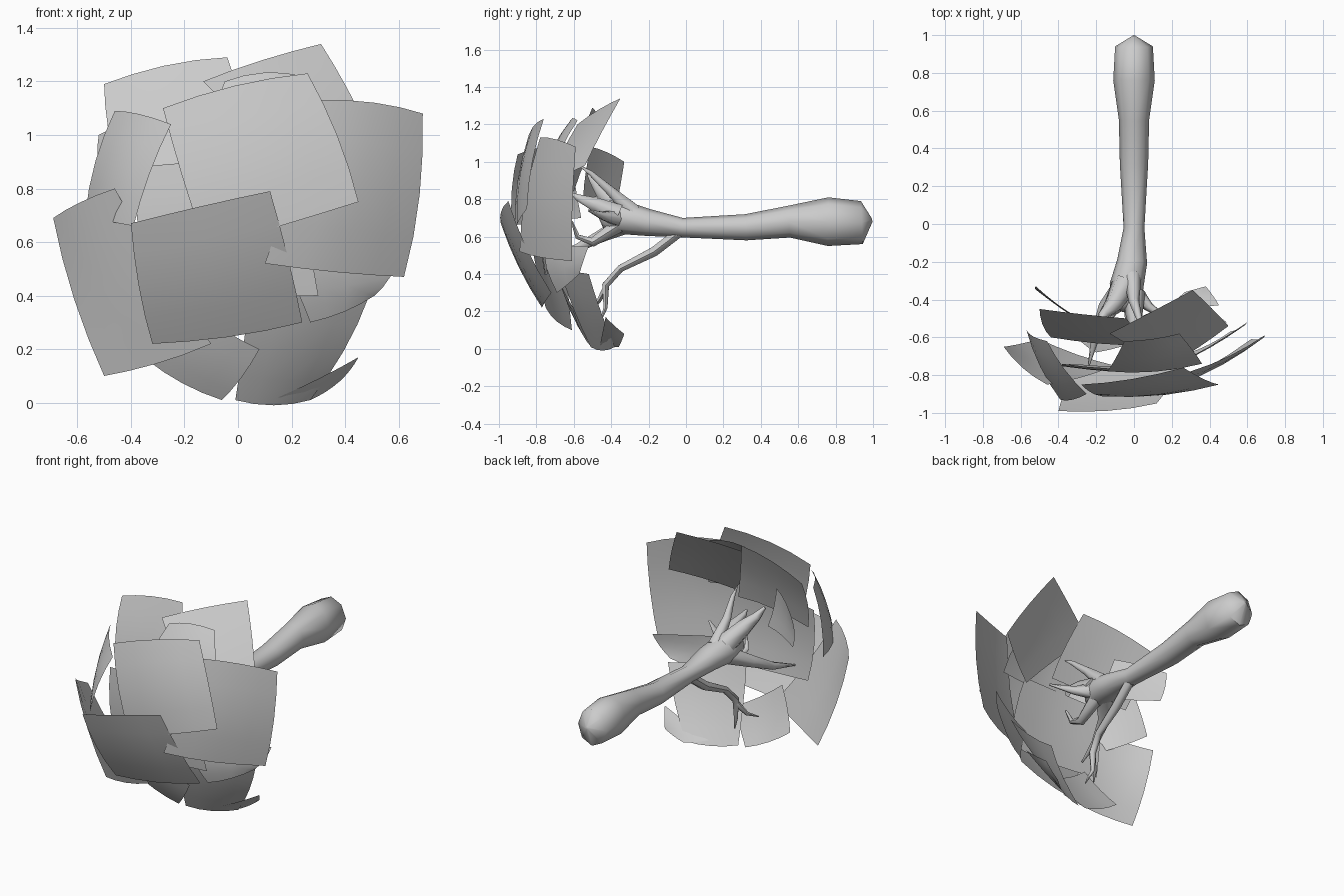
import bpy, bmesh, math
from mathutils import Vector

if "Cube" in bpy.data.objects:
    bpy.data.objects.remove(bpy.data.objects["Cube"])

DOME = Vector((0.0, -0.40, 0.67))


def finish(name, bm, angle):
    me = bpy.data.meshes.new(name)
    bm.to_mesh(me)
    bm.free()
    ob = bpy.data.objects.new(name, me)
    bpy.context.collection.objects.link(ob)
    bpy.ops.object.select_all(action='DESELECT')
    ob.select_set(True)
    bpy.context.view_layer.objects.active = ob
    bpy.ops.object.shade_smooth_by_angle(angle=math.radians(angle))
    return ob


def tube(name, path, sides=6):
    """Loft of rings along path points (x, y, z, half width, half height)."""
    bm = bmesh.new()
    pts = [Vector(p[:3]) for p in path]
    rings = []
    for i, p in enumerate(path):
        t = (pts[min(i + 1, len(pts) - 1)] - pts[max(i - 1, 0)]).normalized()
        ref = Vector((1, 0, 0)) if abs(t.x) < 0.8 else Vector((0, 1, 0))
        v = t.cross(ref).normalized()
        u = v.cross(t)
        rx, rz = p[3], p[-1]
        rings.append([bm.verts.new(pts[i] + u * rx * math.cos(a) + v * rz * math.sin(a))
                      for a in [2 * math.pi * k / sides for k in range(sides)]])
    for a, b in zip(rings, rings[1:]):
        for k in range(sides):
            j = (k + 1) % sides
            bm.faces.new((a[k], a[j], b[j], b[k]))
    bm.faces.new(rings[0])
    bm.faces.new(rings[-1])
    bmesh.ops.recalc_face_normals(bm, faces=bm.faces)
    return finish(name, bm, 60)


def leaf_card(name, a, b, c, d, bulge=0.06, n=4):
    """Curved single-sided sheet between four corners, bowed away from the dome centre."""
    a, b, c, d = map(Vector, (a, b, c, d))
    bm = bmesh.new()
    g = []
    for i in range(n + 1):
        u = i / n
        row = []
        for j in range(n + 1):
            v = j / n
            p = a.lerp(b, u).lerp(d.lerp(c, u), v)
            k = 1 - ((2 * u - 1) ** 2 + (2 * v - 1) ** 2) / 2
            row.append(bm.verts.new(p + (p - DOME).normalized() * bulge * k))
        g.append(row)
    for i in range(n):
        for j in range(n):
            bm.faces.new((g[i][j], g[i][j + 1], g[i + 1][j + 1], g[i + 1][j]))
    # face outward
    bm.normal_update()
    if sum((f.normal.dot(f.calc_center_median() - DOME) for f in bm.faces)) < 0:
        bmesh.ops.reverse_faces(bm, faces=bm.faces)
    return finish(name, bm, 60)


# Trunk with swollen root end
tube("trunk", [(0, .995, .69, .01, .01), (0, .94, .675, .10, .115), (0, .76, .68, .11, .13),
               (0, .55, .68, .08, .085), (0, .32, .65, .075, .07), (0, -.02, .648, .055, .052),
               (-.01, -.2, .675, .08, .072), (-.04, -.33, .70, .09, .088),
               (-.05, -.42, .72, .07, .085), (-.05, -.46, .73, .02, .03)], 8)

# Branches forking from the trunk head
tube("upper_branch", [(-.01, -.28, .73, .05), (0, -.41, .85, .028), (.03, -.51, .94, .015), (.04, -.57, .98, .004)])
tube("thick_branch", [(-.05, -.32, .73, .07), (-.11, -.43, .82, .05), (-.16, -.48, .88, .03), (-.19, -.52, .93, .01)])
tube("front_branch", [(0, -.36, .72, .06), (.0, -.48, .77, .045), (.0, -.58, .81, .02), (.0, -.61, .83, .006)])
tube("left_branch", [(-.05, -.32, .67, .06), (-.15, -.44, .61, .04), (-.20, -.58, .54, .025), (-.24, -.75, .49, .005)])
tube("right_branch", [(0, -.36, .70, .05), (.08, -.44, .71, .025), (.20, -.52, .74, .006)])
tube("inner_branch", [(-.02, -.36, .66, .045), (-.02, -.50, .57, .028), (-.02, -.58, .60, .015), (0, -.61, .68, .006)])
tube("lower_branch", [(0, -.04, .62, .03), (-.01, -.17, .52, .03), (-.03, -.35, .43, .022),
                      (-.05, -.43, .34, .022), (-.05, -.43, .22, .012), (-.02, -.46, .14, .004)])
tube("lower_twig", [(-.05, -.43, .32, .02), (-.10, -.47, .25, .012), (-.14, -.53, .22, .004)])

# Foliage sheets, front layer
leaf_card("leaf_front_low", (-.40, -.99, .67), (.12, -.95, .79), (.24, -.72, .30), (-.32, -.77, .22), .04)
leaf_card("leaf_front_high", (-.28, -.85, 1.10), (.26, -.76, 1.23), (.45, -.85, .75), (-.12, -.91, .58), .05)
leaf_card("leaf_right", (.30, -.78, 1.13), (.69, -.59, 1.08), (.62, -.61, .47), (.10, -.89, .52), .05)
leaf_card("leaf_left_low", (-.69, -.65, .69), (-.46, -.85, .80), (-.10, -.75, .22), (-.50, -.61, .10), .04)
leaf_card("leaf_left_high", (-.46, -.62, 1.09), (-.25, -.90, 1.04), (-.39, -.93, .66), (-.57, -.56, .70), .04)

# Foliage sheets, back layer
leaf_card("leaf_top_left", (-.50, -.45, 1.19), (-.04, -.50, 1.29), (.08, -.64, .88), (-.44, -.60, .84), .04)
leaf_card("leaf_top_right", (-.13, -.58, 1.20), (.31, -.35, 1.34), (.50, -.54, .98), (.18, -.75, .86), .02)
leaf_card("leaf_top_middle", (-.05, -.62, 1.20), (.24, -.58, 1.22), (.36, -.74, .86), (-.14, -.78, .86), .05)
leaf_card("leaf_far_left", (-.52, -.33, 1.0), (-.28, -.51, 1.08), (-.19, -.55, .80), (-.50, -.36, .82), .03)
leaf_card("leaf_inner", (-.38, -.74, .88), (.18, -.76, .90), (.30, -.74, .40), (-.34, -.74, .42), .04)
leaf_card("leaf_bottom_left", (-.34, -.56, .16), (-.06, -.51, .01), (.08, -.60, .20), (-.20, -.68, .38), .03)
leaf_card("leaf_bottom", (-.01, -.51, .01), (.27, -.38, .01), (.49, -.52, .40), (.05, -.68, .46), .04)
leaf_card("leaf_bottom_back", (.15, -.46, .02), (.27, -.36, .01), (.38, -.33, .08), (.45, -.43, .17), .01)
leaf_card("leaf_bottom_right", (.16, -.77, .55), (.27, -.69, .30), (.51, -.57, .40), (.60, -.52, .55), .03)
